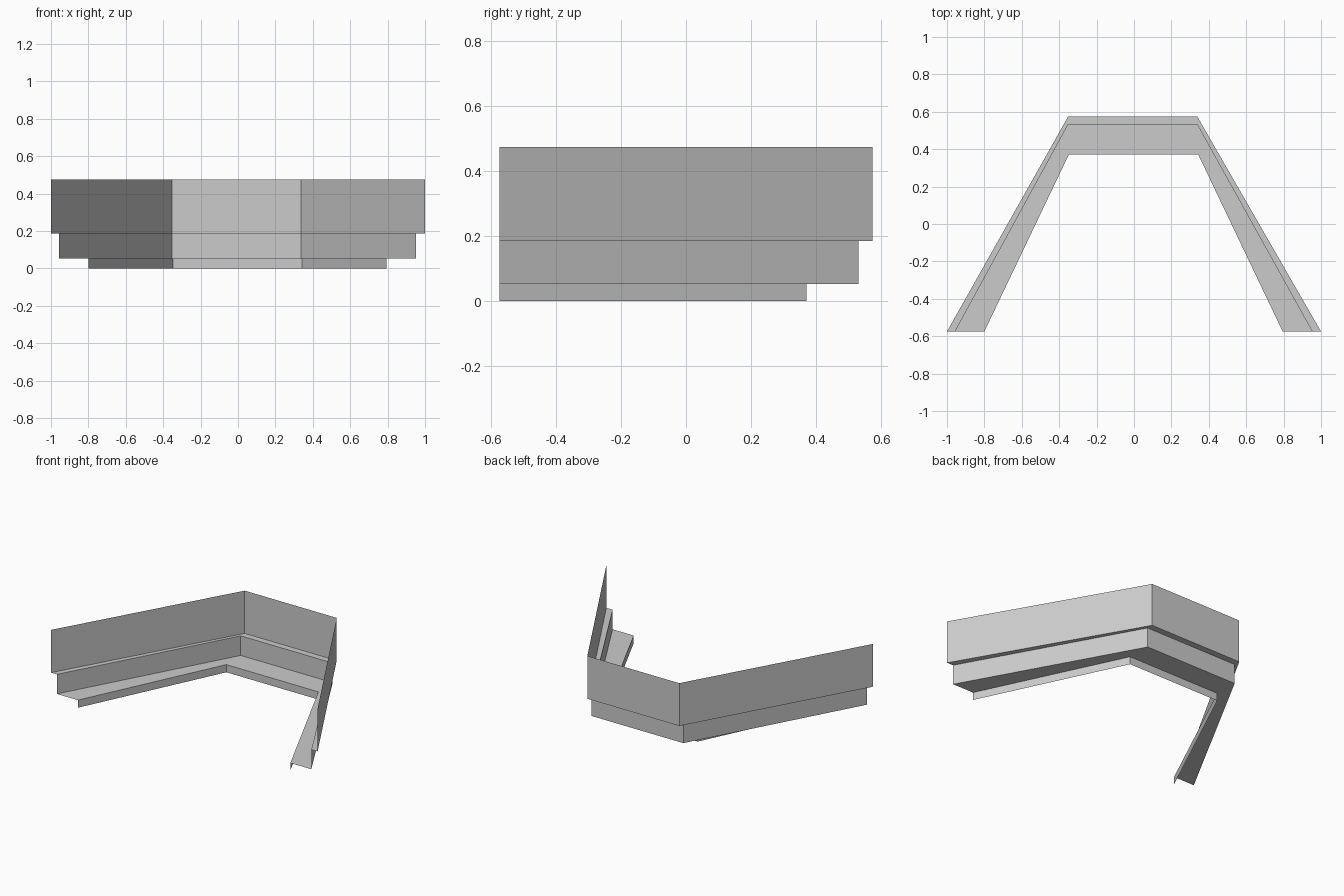
import bpy
import bmesh

cube = bpy.data.objects.get("Cube")
if cube:
    bpy.data.objects.remove(cube, do_unlink=True)

# One plain grey for the whole trim
grey = bpy.data.materials.new("light grey")
grey.use_nodes = True
colour = (0.6, 0.6, 0.6, 1)
grey.diffuse_color = colour
grey.node_tree.nodes["Principled BSDF"].inputs["Base Color"].default_value = colour

FRONT = -0.575


def bay_path(left, right, corner_left, corner_right, back):
    """Open three-sided path running from the left end round to the right end."""
    return [(left, FRONT), (corner_left, back), (corner_right, back), (right, FRONT)]


outer = bay_path(-1.0, 1.0, -0.352, 0.338, 0.575)
middle = bay_path(-0.957, 0.953, -0.352, 0.338, 0.532)
inner = bay_path(-0.80, 0.795, -0.348, 0.343, 0.372)


def strip(name, path_a, z_a, path_b, z_b):
    """Flat-faced open strip between two paths, facing inward and up."""
    bm = bmesh.new()
    a = [bm.verts.new((x, y, z_a)) for x, y in path_a]
    b = [bm.verts.new((x, y, z_b)) for x, y in path_b]
    for i in range(len(a) - 1):
        bm.faces.new((a[i], b[i], b[i + 1], a[i + 1]))
    mesh = bpy.data.meshes.new(name)
    bm.to_mesh(mesh)
    bm.free()
    mesh.materials.append(grey)
    obj = bpy.data.objects.new(name, mesh)
    bpy.context.collection.objects.link(obj)


# Stepped section, from the top edge down to the lower lip
TOP, UPPER, LOWER = 0.475, 0.185, 0.052
strip("upper_wall", outer, TOP, outer, UPPER)
strip("upper_ledge", outer, UPPER, middle, UPPER)
strip("middle_wall", middle, UPPER, middle, LOWER)
strip("lower_ledge", middle, LOWER, inner, LOWER)
strip("lower_lip", inner, LOWER, inner, 0)
